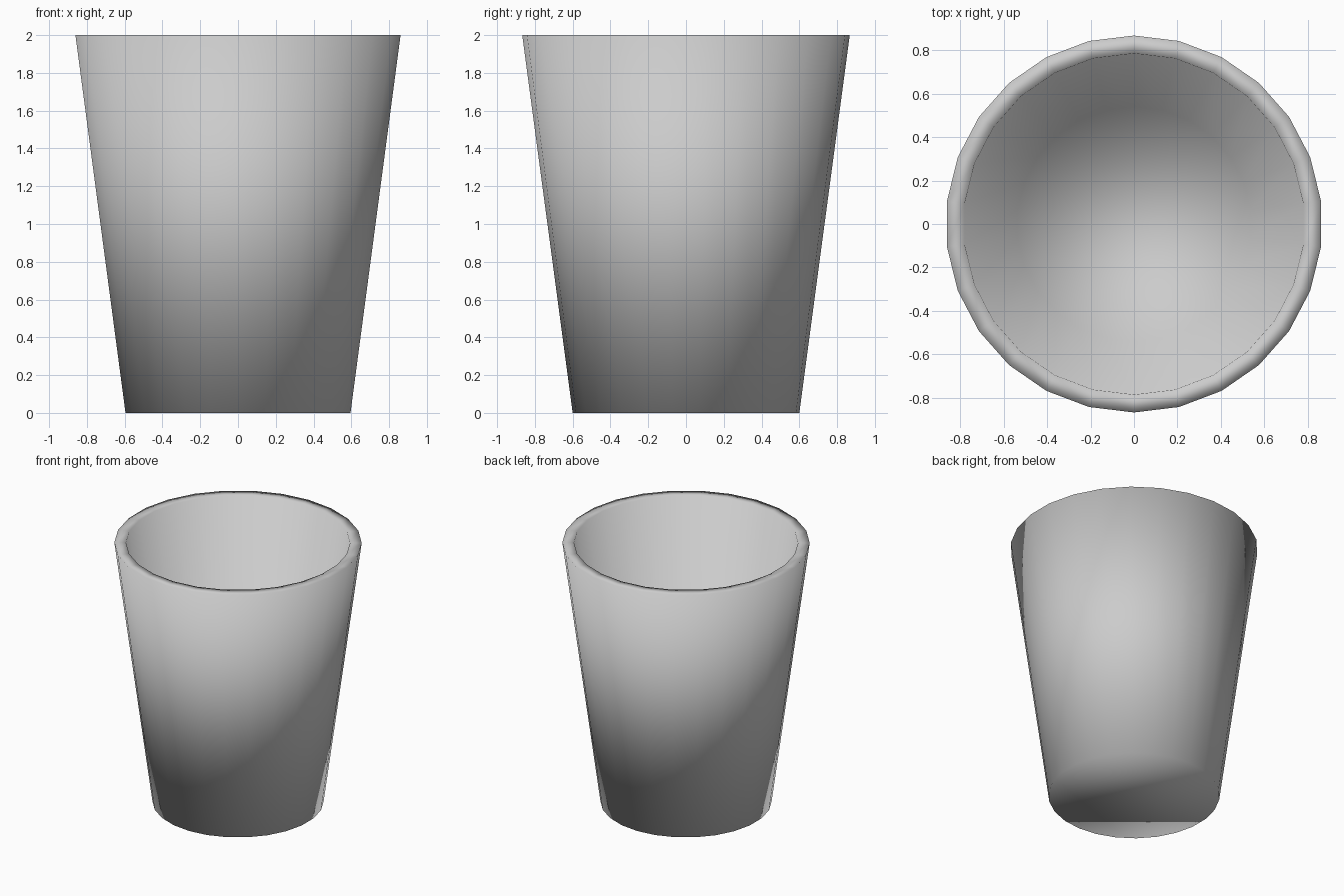
import bpy, bmesh

if "Cube" in bpy.data.objects:
    bpy.data.objects.remove(bpy.data.objects["Cube"])

SIDES = 26
WALL = 0.082
HEIGHT = 2.0

# tapered cup: (radius, z) rings from the inner floor, over the rim, to the base
profile = [
    (0.54, 0.06),
    (0.867 - WALL, HEIGHT),
    (0.867, HEIGHT),
    (0.60, 0.0),
]

bm = bmesh.new()
rings = []
for radius, z in profile:
    ring = bmesh.ops.create_circle(bm, segments=SIDES, radius=radius)["verts"]
    for v in ring:
        v.co.z = z
    rings.append(ring)

# walls and rim
for a, b in zip(rings, rings[1:]):
    for i in range(SIDES):
        j = (i + 1) % SIDES
        bm.faces.new((a[i], a[j], b[j], b[i]))

# inner floor and outer base
bm.faces.new(rings[0])
bm.faces.new(rings[-1])
bmesh.ops.recalc_face_normals(bm, faces=bm.faces[:])
for f in bm.faces:
    f.smooth = True

mesh = bpy.data.meshes.new("cup")
bm.to_mesh(mesh)
bm.free()
cup = bpy.data.objects.new("cup", mesh)
bpy.context.collection.objects.link(cup)
